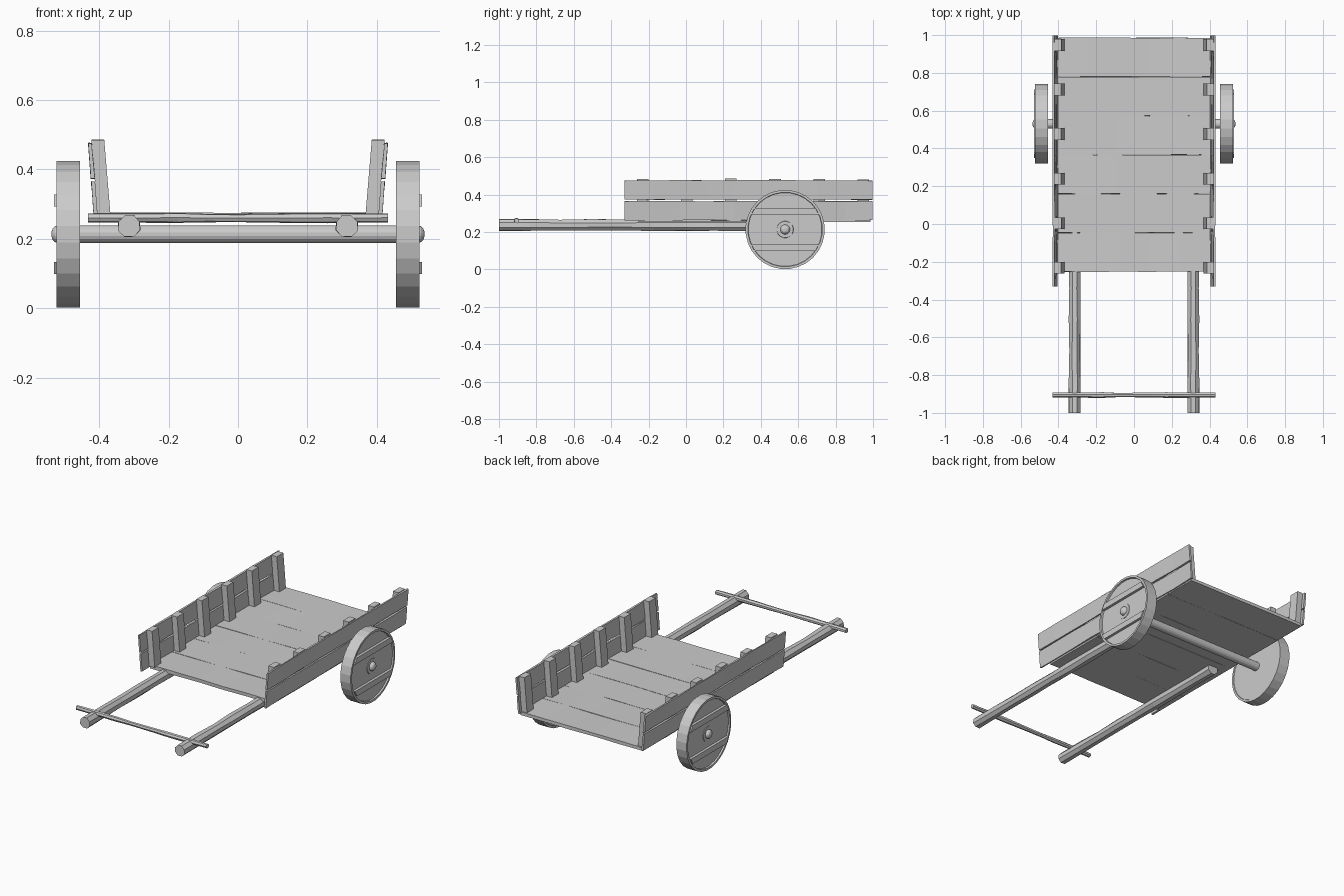
import bpy, bmesh, random
from math import sin, cos, pi, sqrt
from mathutils import Vector

if "Cube" in bpy.data.objects:
    bpy.data.objects.remove(bpy.data.objects["Cube"])

random.seed(4)


def loft(name, rings, mirror=False):
    """Skin a list of equal-sized point rings and cap both ends."""
    bm = bmesh.new()
    vs = [[bm.verts.new(p) for p in r] for r in rings]
    n = len(vs[0])
    for a, b in zip(vs, vs[1:]):
        for i in range(n):
            j = (i + 1) % n
            bm.faces.new((a[i], a[j], b[j], b[i]))
    bm.faces.new(vs[0])
    bm.faces.new(vs[-1])
    bmesh.ops.recalc_face_normals(bm, faces=bm.faces)
    me = bpy.data.meshes.new(name)
    bm.to_mesh(me)
    bm.free()
    ob = bpy.data.objects.new(name, me)
    bpy.context.collection.objects.link(ob)
    if mirror:
        # empty transform: object origin is at x = 0
        ob.modifiers.new("mirror", 'MIRROR').use_axis[0] = True
        ob.modifiers["mirror"].use_mirror_merge = False
    return ob


def jit(a):
    return random.uniform(-a, a)


def ngon(r, n):
    return [(r * cos(2 * pi * (i + .5) / n), r * sin(2 * pi * (i + .5) / n)) for i in range(n)]


def rect(u0, u1, v0, v1):
    return [(u0, v0), (u1, v0), (u1, v1), (u0, v1)]


def along_x(x, sec, j=0):
    return [(x, u + jit(j), v + jit(j)) for u, v in sec]


def along_y(y, sec, j=0):
    return [(u + jit(j), y, v + jit(j)) for u, v in sec]


def lean(pts):
    """Tilt the cart sides outwards."""
    return [(x + 0.083 * (z - 0.275), y, z) for x, y, z in pts]


def steps(a, b, n):
    return [a + (b - a) * i / n for i in range(n + 1)]


# Floor boards, laid side to side
edges = steps(-0.253, 0.987, 6)
for i in range(6):
    sec = rect(edges[i], edges[i + 1] - 0.001, 0.254, 0.274)
    loft(f"floor_board_{i + 1}", [along_x(x, sec, 0.0015) for x in steps(-0.405, 0.405, 5)])

# Side planks
for nm, z0, z1 in (("lower", 0.262, 0.364), ("upper", 0.373, 0.475)):
    sec = rect(0.404, 0.415, z0, z1)
    loft(f"{nm}_side_plank", [lean(along_y(y, sec, 0.002)) for y in steps(-0.33, 0.997, 9)], True)

# Posts on the inside of the planks
for i in range(6):
    y = -0.232 + 0.236 * i
    top = 0.483 + jit(0.004)
    rings = [lean([(u, v, z) for u, v in rect(0.368, 0.405, y - 0.031, y + 0.031)])
             for z in (0.27, top)]
    loft(f"side_post_{i + 1}", rings, True)

# Shafts, roughly hewn poles
rings = []
for y in steps(-1.0, 0.32, 8):
    r = 0.033 + jit(0.0015)
    rings.append(along_y(y, [(0.314 + u, 0.237 + v) for u, v in ngon(r, 8)], 0.0015))
loft("shaft", rings, True)

# Handle bar across the shafts
rings = []
for x in steps(-0.432, 0.432, 10):
    r = 0.014 + jit(0.002)
    rings.append(along_x(x, [(-0.905 + u, 0.26 + v) for u, v in ngon(r, 7)], 0.001))
loft("handle_bar", rings)

# Axle with rounded end knobs
WY, WZ = 0.53, 0.213


def turned(name, profile, n, mirror=False):
    return loft(name, [along_x(x, [(WY + u, WZ + v) for u, v in ngon(r, n)]) for x, r in profile], mirror)


half = [(0.537, 0.008), (0.534, 0.017), (0.528, 0.023), (0.52, 0.026)]
turned("axle", [(-x, r) for x, r in half] + half[::-1], 16)

# Wheels: thin raised rim around a solid disc
turned("wheel", [(0.458, 0.198), (0.455, 0.2), (0.455, 0.212), (0.523, 0.212),
                 (0.523, 0.199), (0.514, 0.197)], 28, True)
turned("hub_washer", [(0.512, 0.046), (0.517, 0.044)], 16, True)

# Battens across the wheel face, ends cut to the rim
for nm, a, b in (("upper", 0.08, 0.115), ("lower", -0.115, -0.08)):
    ya, yb = sqrt(0.198 ** 2 - a * a), sqrt(0.198 ** 2 - b * b)
    sec = [(WY - ya, WZ + a), (WY + ya, WZ + a), (WY + yb, WZ + b), (WY - yb, WZ + b)]
    loft(f"{nm}_wheel_batten", [along_x(0.512, sec), along_x(0.53, sec)], True)
